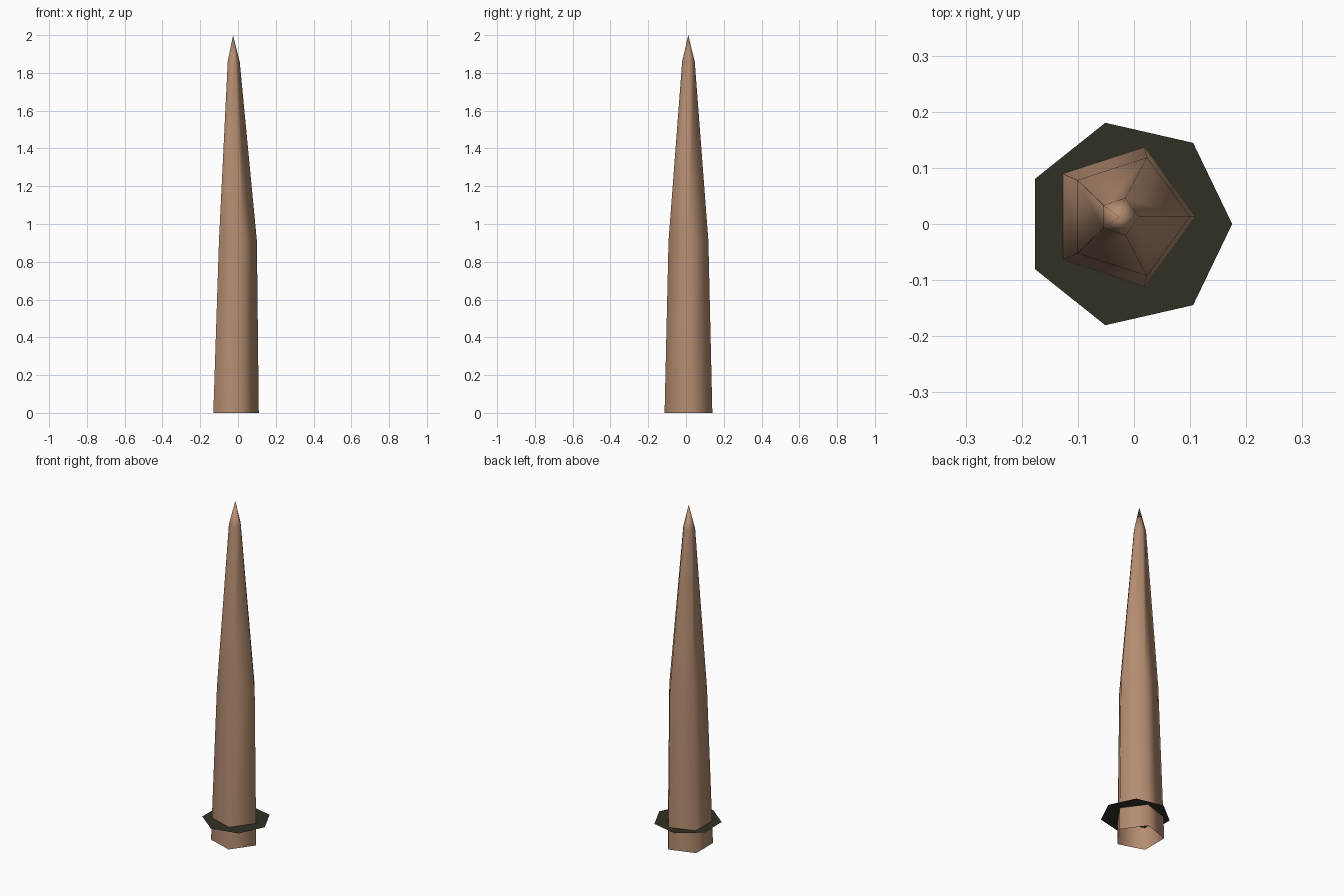
import bpy, bmesh, math

if "Cube" in bpy.data.objects:
    bpy.data.objects.remove(bpy.data.objects["Cube"])


def material(name, rgb):
    m = bpy.data.materials.new(name)
    m.diffuse_color = (*rgb, 1.0)
    m.use_nodes = True
    m.node_tree.nodes["Principled BSDF"].inputs["Base Color"].default_value = m.diffuse_color
    return m


def make_object(name, bm, mat, smooth):
    for f in bm.faces:
        f.smooth = smooth
    mesh = bpy.data.meshes.new(name)
    bm.to_mesh(mesh)
    bm.free()
    mesh.materials.append(mat)
    obj = bpy.data.objects.new(name, mesh)
    bpy.context.collection.objects.link(obj)
    return obj


def ring(bm, sides, cx, cy, z, r):
    step = 2 * math.pi / sides
    return [bm.verts.new((cx + r * math.cos(i * step), cy + r * math.sin(i * step), z))
            for i in range(sides)]


wood = material("light brown wood", (0.46, 0.265, 0.165))
soil = material("dark olive", (0.03, 0.03, 0.018))

# Tapered five-sided stake, open underneath: centre x, height, radius
bm = bmesh.new()
rings = [ring(bm, 5, cx, 0.013, z, r) for cx, z, r in
         [(-0.023, 0.0, 0.133), (-0.011, 0.91, 0.111), (-0.026, 1.86, 0.035)]]
for low, high in zip(rings, rings[1:]):
    for i in range(5):
        j = (i + 1) % 5
        bm.faces.new((low[i], low[j], high[j], high[i]))
tip = bm.verts.new((-0.026, 0.012, 2.0))
for i in range(5):
    bm.faces.new((rings[-1][i], rings[-1][(i + 1) % 5], tip))
make_object("stake", bm, wood, True)

# Flat seven-sided sheet around the foot
bm = bmesh.new()
bm.faces.new(ring(bm, 7, -0.01, 0.0, 0.13, 0.185))
make_object("ground_collar", bm, soil, False)
